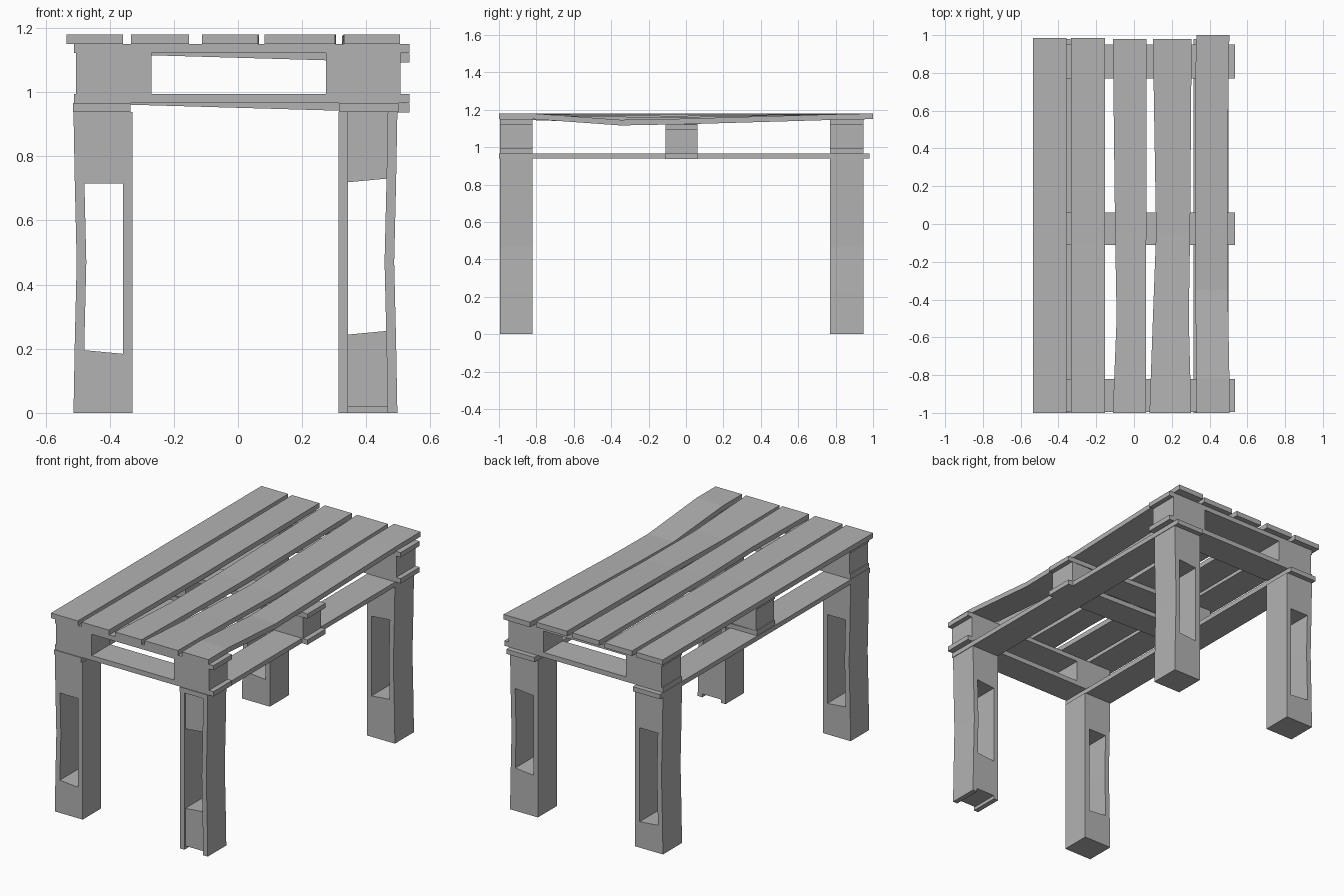
import bpy, bmesh

if "Cube" in bpy.data.objects:
    bpy.data.objects.remove(bpy.data.objects["Cube"])

wood = bpy.data.materials.new("grey wood")
wood.diffuse_color = (0.45, 0.45, 0.45, 1)
wood.use_nodes = True
wood.node_tree.nodes["Principled BSDF"].inputs["Base Color"].default_value = wood.diffuse_color


def loft(name, sections):
    """Join a row of four-cornered sections into one closed, flat-faced solid."""
    bm = bmesh.new()
    rings = [[bm.verts.new(p) for p in s] for s in sections]
    for a, b in zip(rings, rings[1:]):
        for i in range(4):
            j = (i + 1) % 4
            bm.faces.new((a[i], a[j], b[j], b[i]))
    bm.faces.new(rings[0])
    bm.faces.new(rings[-1])
    bmesh.ops.recalc_face_normals(bm, faces=bm.faces)
    me = bpy.data.meshes.new(name)
    bm.to_mesh(me)
    bm.free()
    me.materials.append(wood)
    ob = bpy.data.objects.new(name, me)
    bpy.context.collection.objects.link(ob)
    return ob


def section_x(x, y0, y1, z0, z1):
    return [(x, y0, z0), (x, y1, z0), (x, y1, z1), (x, y0, z1)]


def section_y(y, x0, x1, z0, z1):
    return [(x0, y, z0), (x1, y, z0), (x1, y, z1), (x0, y, z1)]


def section_z(z, x0, x1, y0, y1):
    return [(x0, y0, z), (x1, y0, z), (x1, y1, z), (x0, y1, z)]


def box(name, x0, x1, y0, y1, z0, z1):
    return loft(name, [section_x(x0, y0, y1, z0, z1), section_x(x1, y0, y1, z0, z1)])


# Top slats: rows of (y, left x, right x, drop), warped and sagging to the right
slats = [
    [(-1, -.535, -.358, 0), (.985, -.535, -.358, 0)],
    [(-1, -.333, -.153, 0), (-.1, -.333, -.153, .006), (.985, -.333, -.153, 0)],
    [(-1, -.112, .063, 0), (-.5, -.092, .063, .009), (-.05, -.1, .065, .013), (.98, -.112, .066, 0)],
    [(-1, .082, .303, 0), (-.5, .1, .29, .016), (-.05, .117, .297, .02), (.98, .1, .305, 0)],
    [(-1, .33, .505, 0), (-.82, .33, .505, 0), (-.35, .325, .497, .034),
     (-.02, .325, .495, .028), (.77, .325, .5, .005), (1, .33, .505, 0)],
]
for i, rows in enumerate(slats):
    loft(f"top_slat_{i + 1}",
         [section_y(y, a, b, 1.15 - d, 1.18 - d) for y, a, b, d in rows])

# Cross boards and spacer blocks; the middle row slopes down to the right
for row, y0, y1, drop in (("front", -.995, -.82, 0), ("middle", -.11, .062, .03),
                          ("back", .77, .95, 0)):
    for level, z0, z1 in (("upper", 1.122, 1.15), ("lower", .966, .995)):
        loft(f"{row}_{level}_cross_board",
             [section_x(-.512, y0, y1, z0, z1),
              section_x(.535, y0, y1, z0 - drop, z1 - drop)])
    box(f"{row}_left_block", -.505, -.27, y0, y1, .995, 1.122)
    box(f"{row}_right_block", .275, .506, y0, y1, .995 - drop, 1.122 - drop)

# Long boards under the frame
box("left_long_board", -.515, -.335, -1, .98, .938, .966)
box("right_long_board", .315, .5, -1, .98, .938, .966)

# Legs: two upright boards with a block at the top and bottom, open along y
for name, x0, side, y0, y1, foot, low, high in (
        ("front_left", -.513, -1, -.995, -.82, 0, .19, .715),
        ("front_right", .313, 1, -.995, -.82, .02, .25, .725),
        ("back_left", -.513, -1, .77, .95, 0, .16, .715),
        ("back_right", .313, 1, .77, .95, 0, .25, .725)):
    x1 = x0 + .184
    for part, a, b in (("left", x0, x0 + .03), ("right", x1 - .03, x1)):
        outer = (part == "left") == (side < 0)
        bow = -side * .01 if outer else 0
        loft(f"{name}_leg_{part}_board",
             [section_z(z, a + k * bow, b + k * bow, y0, y1)
              for z, k in ((0, 0), (.22, .4), (.47, 1), (.72, .4), (.938, 0))])
    a, b = x0 + .028, x1 - .028
    inset = .008 if name == "front_right" else 0
    tilt = .006 * side
    loft(f"{name}_leg_bottom_block",
         [section_x(a, y0 + inset, y1, foot, low - tilt),
          section_x(b, y0 + inset, y1, foot, low + tilt)])
    tilt = max(tilt, 0)
    loft(f"{name}_leg_top_block",
         [section_x(a, y0 + inset, y1, high - tilt, .938),
          section_x(b, y0 + inset, y1, high + tilt, .938)])
